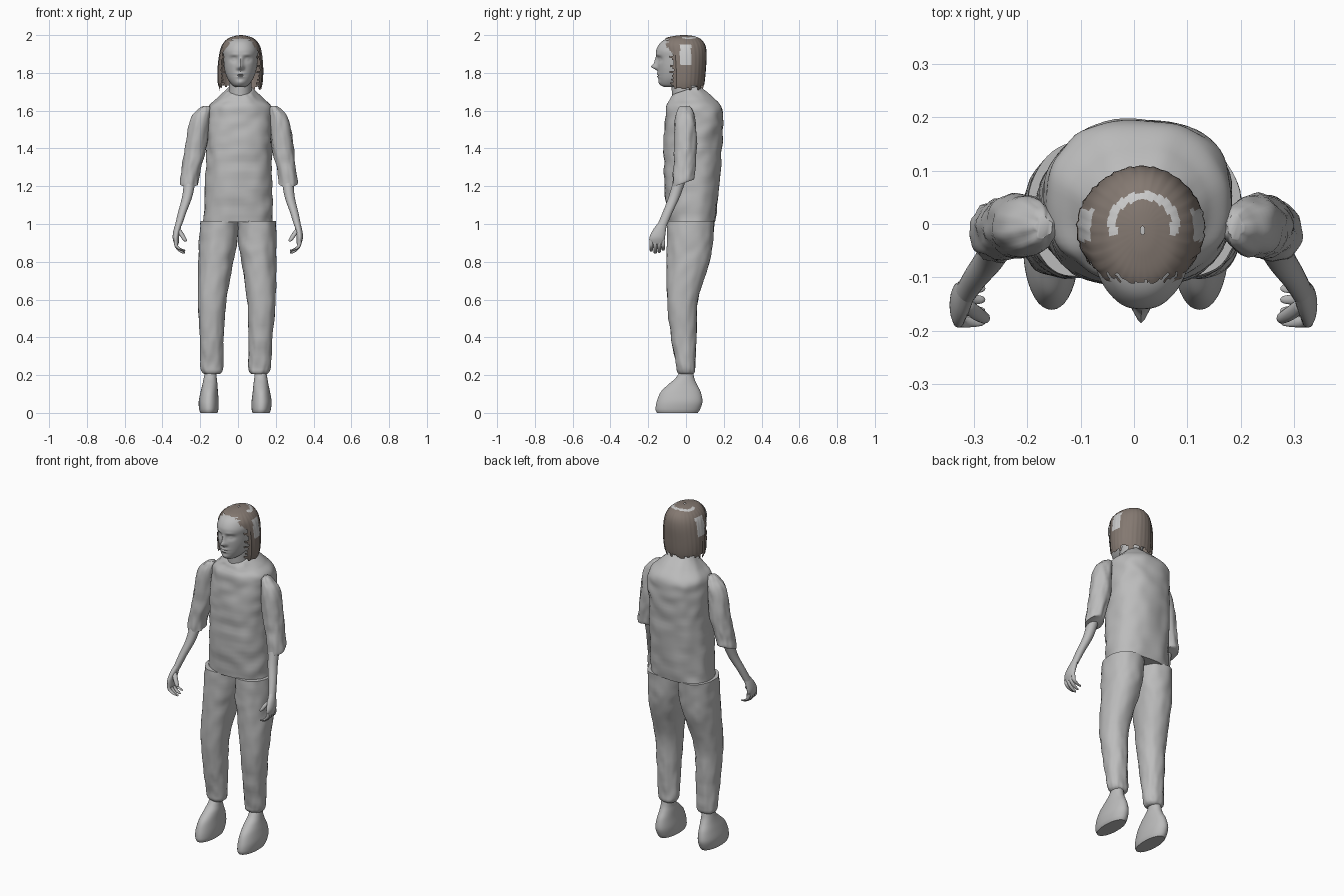
import bpy, math, random
from mathutils import Vector, noise

random.seed(4)
cube = bpy.data.objects.get("Cube")
if cube:
    bpy.data.objects.remove(cube, do_unlink=True)


def material(name, rgb):
    m = bpy.data.materials.new(name)
    m.use_nodes = True
    m.diffuse_color = (*rgb, 1)
    m.node_tree.nodes["Principled BSDF"].inputs["Base Color"].default_value = (*rgb, 1)
    return m


GREY = material("body grey", (0.5, 0.5, 0.5))
BROWN = material("hair brown", (0.23, 0.19, 0.165))
PALE = material("bare scalp grey", (0.6, 0.6, 0.6))


def lean(z):
    """The whole figure leans slightly to its left."""
    return 0.016 * (z - 1)


def smooth_rings(rings, steps):
    """Catmull-Rom interpolation between the given sections."""
    out = []
    for i in range(len(rings) - 1):
        a, b, c, d = (rings[min(max(k, 0), len(rings) - 1)] for k in range(i - 1, i + 3))
        for s in range(steps):
            t = s / steps
            out.append([0.5 * (2 * q + (r - p) * t + (2 * p - 5 * q + 4 * r - w) * t * t
                               + (3 * q - p - 3 * r + w) * t ** 3)
                        for p, q, r, w in zip(a, b, c, d)])
    return out + [list(rings[-1])]


def loft(name, rings, side=1, power=2.0, segs=40, steps=6, wrinkle=0.0,
         shape=None, caps=True, keep=None, mats=(GREY,), paint=None):
    """Skin sections (z, centre x, centre y, half width, half depth, tilt)."""
    rings = smooth_rings([(*r, 0)[:6] for r in rings], steps)
    verts, faces = [], []
    for z, cx, cy, rx, ry, tilt in rings:
        for j in range(segs):
            a = 2 * math.pi * j / segs
            c, s = math.cos(a), math.sin(a)
            ux = math.copysign(abs(c) ** (2 / power), c)
            uy = math.copysign(abs(s) ** (2 / power), s)
            n = wrinkle * noise.noise(Vector((c * 2.2 + side * 5, s * 2.2, z * 17)))
            v = Vector((cx + (rx + n) * ux, cy + (ry + n) * uy, z + tilt * ry * uy))
            if shape:
                v = shape(v, a)
            verts.append((side * v.x + lean(v.z), v.y, v.z))
    for i in range(len(rings) - 1):
        for j in range(segs):
            k = (j + 1) % segs
            f = [i * segs + j, i * segs + k, (i + 1) * segs + k, (i + 1) * segs + j]
            mid = sum((Vector(verts[q]) for q in f), Vector()) / 4
            if keep is None or keep(mid, j):
                faces.append(f)
    if caps:
        last = (len(rings) - 1) * segs
        faces.append(list(range(segs))[::-1])
        faces.append([last + j for j in range(segs)])
    # Sections run upward or downward, and mirroring flips the winding
    if (rings[-1][0] < rings[0][0]) != (side < 0):
        faces = [f[::-1] for f in faces]
    mesh = bpy.data.meshes.new(name)
    mesh.from_pydata(verts, [], faces)
    for m in mats:
        mesh.materials.append(m)
    if paint:
        for p in mesh.polygons:
            p.material_index = paint(p.center)
    obj = bpy.data.objects.new(name, mesh)
    bpy.context.collection.objects.link(obj)
    bpy.ops.object.select_all(action='DESELECT')
    obj.select_set(True)
    bpy.context.view_layer.objects.active = obj
    bpy.ops.object.shade_smooth_by_angle(angle=math.radians(50))
    return obj


# Shirt body with a sloping collar
loft("shirt", [
    (1.01, 0, .03, .183, .125), (1.2, 0, .03, .178, .145), (1.4, 0, .035, .173, .154),
    (1.55, 0, .043, .175, .154), (1.62, 0, .042, .165, .143), (1.66, 0, .025, .125, .115, .1),
    (1.69, 0, .005, .09, .088, .25), (1.71, 0, 0, .07, .07, .35)],
    power=2.4, segs=64, steps=9, wrinkle=.008)

# Neck
loft("neck", [(1.6, 0, -.005, .062, .065), (1.7, 0, -.005, .06, .07),
              (1.78, 0, -.01, .06, .07)])


# Head with features pressed into the front
def bell(v, x, z, wx, wz):
    return math.exp(-((abs(v.x) - x) / wx) ** 2 - ((v.z - z) / wz) ** 2)


def face_features(v, a):
    if v.y < -.05:
        v.y -= .03 * bell(v, 0, 1.832, .014, .014)        # nose tip
        v.y -= .014 * bell(v, 0, 1.858, .012, .025)       # nose bridge
        v.y -= .006 * bell(v, .014, 1.826, .008, .009)    # nostrils
        v.y += .013 * bell(v, .036, 1.872, .02, .014)     # eye sockets
        v.y -= .008 * bell(v, .036, 1.871, .011, .007)    # eyeballs
        v.y -= .004 * bell(v, .032, 1.896, .025, .009)    # brows
        v.y -= .008 * bell(v, 0, 1.795, .022, .006)       # upper lip
        v.y -= .008 * bell(v, 0, 1.78, .018, .006)        # lower lip
        v.y += .004 * bell(v, 0, 1.787, .026, .003)       # mouth line
        v.y -= .006 * bell(v, 0, 1.75, .02, .012)         # chin
    return v


def head_ring(z, front, back, half):
    return (z, 0, (front + back) / 2, half, (back - front) / 2)


loft("head", [head_ring(*r) for r in (
    (1.725, -.115, -.02, .025), (1.737, -.135, .02, .044), (1.77, -.145, .06, .068),
    (1.82, -.15, .085, .085), (1.88, -.155, .096, .091), (1.92, -.158, .098, .092),
    (1.96, -.135, .083, .078), (1.983, -.095, .058, .052), (1.993, -.04, .005, .012))],
    segs=96, steps=8, power=2.1, shape=face_features)


# Hair shell: open at the face, ragged at the hem, with scalp showing through
def strands(v, a):
    k = 1 + .01 * math.sin(29 * a) + .008 * math.sin(47 * a + 1)
    return Vector((v.x * k, v.y * k, v.z))


hem = [random.uniform(1.705, 1.74) for _ in range(96)]
fringe = [random.uniform(-.012, .012) for _ in range(96)]


def hair_keeps(c, j):
    limit = -.075 if c.z < 1.925 else -.105
    return c.y > limit + fringe[int(c.z * 400) % 96] and c.z > hem[j // 2 * 2]


def scalp(c):
    x = c.x - .018
    ring = math.hypot(x / .062, c.y / .055)
    crown = c.z > 1.94 and .82 < ring < 1.1 and c.y > -.02
    temple = 1.84 < c.z < 1.95 and abs(c.y + .002) < .03 and abs(x) > .06
    return 1 if crown or temple else 0


loft("hair", [head_ring(*r) for r in (
    (1.705, -.11, .088, .108), (1.75, -.115, .098, .118), (1.82, -.12, .105, .12),
    (1.9, -.13, .109, .112), (1.95, -.135, .1, .097), (1.982, -.11, .074, .068),
    (1.996, -.06, .035, .03), (2.0, -.02, -.004, .004))],
    segs=96, steps=7, shape=strands, caps=False, keep=hair_keeps,
    mats=(BROWN, PALE), paint=scalp)

# Limbs, built for the left and repeated for the right
for side, label in ((1, "left"), (-1, "right")):
    loft(label + "_sleeve", [
        (1.625, .18, -.005, .014, .02), (1.605, .188, -.005, .032, .037),
        (1.55, .21, -.005, .052, .055), (1.4, .231, -.003, .057, .06),
        (1.3, .25, -.01, .05, .058), (1.235, .262, -.014, .05, .058, .2),
        (1.215, .262, -.016, .049, .055, .35)],
        side, wrinkle=.006)
    loft(label + "_forearm", [
        (1.26, .256, -.025, .032, .034), (1.15, .27, -.06, .027, .03),
        (1.06, .297, -.098, .022, .026), (.99, .316, -.128, .018, .026)],
        side, segs=24)
    loft(label + "_palm", [
        (1.01, .312, -.122, .016, .022), (.97, .322, -.14, .018, .034),
        (.93, .328, -.152, .017, .041), (.9, .325, -.154, .013, .039),
        (.89, .324, -.154, .008, .034)],
        side, segs=24)
    for i in range(4):
        y = -.184 + .021 * i
        drop = .012 * abs(i - 1.3)
        loft(f"{label}_finger_{i + 1}", [
            (.912, .328, y, .01, .0105), (.885, .325, y, .01, .0105),
            (.86 + drop / 2, .308, y, .011, .01), (.843 + drop, .288, y, .01, .008),
            (.839 + drop, .282, y, .004, .004)],
            side, segs=12, steps=3)
    loft(label + "_thumb", [
        (.975, .318, -.148, .013, .013), (.945, .298, -.165, .014, .013),
        (.915, .28, -.176, .011, .011), (.907, .276, -.178, .004, .004)],
        side, segs=12, steps=3)
    loft(label + "_trouser_leg", [
        (1.015, .1, .025, .1, .125), (.9, .103, .02, .102, .121),
        (.8, .114, .012, .092, .113), (.6, .13, -.018, .076, .082),
        (.4, .129, -.012, .063, .067), (.26, .127, -.002, .06, .051),
        (.22, .125, 0, .055, .047), (.205, .124, 0, .042, .037)],
        side, power=2.2, segs=48, wrinkle=.005)
    loft(label + "_shoe", [
        (.215, .132, .002, .031, .036), (.18, .134, -.007, .035, .052),
        (.15, .135, -.018, .04, .076), (.11, .138, -.028, .046, .106),
        (.06, .14, -.034, .053, .121), (.02, .139, -.043, .051, .118),
        (0, .138, -.046, .045, .108)],
        side, power=2.1)
